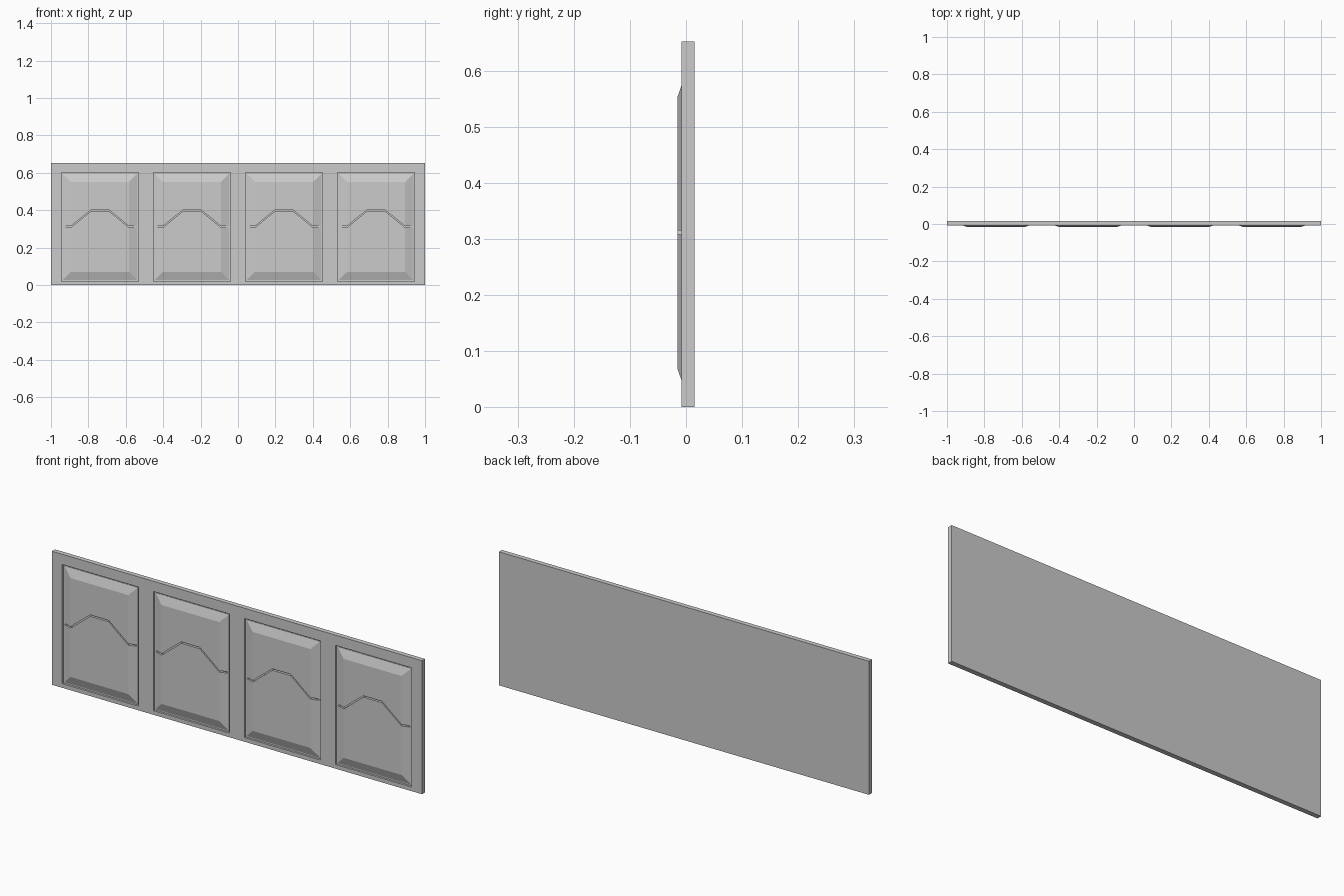
import bpy, bmesh

if "Cube" in bpy.data.objects:
    bpy.data.objects.remove(bpy.data.objects["Cube"])

FRONT, BACK, FACE, FLOOR = -0.008, 0.0155, -0.0155, 0.002
HEIGHT = 0.652
CENTRES = (-0.738, -0.246, 0.246, 0.738)
OPEN_W, OPEN_Z0, OPEN_Z1 = 0.206, 0.02, 0.602   # recess half width and heights
OUT_W, OUT_Z0, OUT_Z1 = 0.199, 0.027, 0.595     # foot of panel bevel
IN_W, IN_Z0, IN_Z1 = 0.156, 0.069, 0.552        # raised flat field
FOOT = -0.0005
ARCH = [(-IN_W, 0.311), (-0.05, 0.397), (0.05, 0.397), (IN_W, 0.311)]
GAP = 0.0035                                    # half width of arched groove


def finish(bm, name):
    bmesh.ops.recalc_face_normals(bm, faces=bm.faces)
    mesh = bpy.data.meshes.new(name)
    bm.to_mesh(mesh)
    bm.free()
    ob = bpy.data.objects.new(name, mesh)
    bpy.context.collection.objects.link(ob)
    return ob


def board():
    # Backboard: a grid front with the four openings sunk in
    xs = [-1] + [c + s * OPEN_W for c in CENTRES for s in (-1, 1)] + [1]
    zs = [0, OPEN_Z0, OPEN_Z1, HEIGHT]
    bm = bmesh.new()
    v = [[bm.verts.new((x, FRONT, z)) for z in zs] for x in xs]
    sunk = []
    for i in range(len(xs) - 1):
        for j in range(3):
            f = bm.faces.new((v[i][j], v[i + 1][j], v[i + 1][j + 1], v[i][j + 1]))
            if j == 1 and i % 2 == 1:
                sunk.append(f)
    rim = [e for e in bm.edges if e.is_boundary]
    ext = bmesh.ops.extrude_edge_only(bm, edges=rim)["geom"]
    for w in ext:
        if isinstance(w, bmesh.types.BMVert):
            w.co.y = BACK
    back = [e for e in ext if isinstance(e, bmesh.types.BMEdge)
            and all(abs(w.co.y - BACK) < 1e-6 for w in e.verts)]
    bmesh.ops.contextual_create(bm, geom=back)
    for f in sunk:
        new = bmesh.ops.extrude_face_region(bm, geom=[f])["geom"]
        for w in new:
            if isinstance(w, bmesh.types.BMVert):
                w.co.y = FLOOR
        if f.is_valid:
            bm.faces.remove(f)
    finish(bm, "backboard")


def half_panel(name, cx, z_in, z_out, shift):
    # Bevelled half panel, one edge following the arch
    bm = bmesh.new()
    arch = [(x, z + shift) for x, z in ARCH]
    za = arch[0][1]
    inner = arch + [(IN_W, z_in), (-IN_W, z_in)]
    outer = [(-OUT_W, za), (OUT_W, za), (OUT_W, z_out), (-OUT_W, z_out)]

    def ring(pts, y):
        return [bm.verts.new((cx + x, y, z)) for x, z in pts]

    a = ring(inner, FACE)
    o = ring(outer, FOOT)
    bm.faces.new(a)
    bm.faces.new((a[0], a[5], o[3], o[0]))
    bm.faces.new((a[5], a[4], o[2], o[3]))
    bm.faces.new((a[4], a[3], o[1], o[2]))
    # walls down to the recess floor, along the groove and round the foot
    b = ring(arch, FLOOR)
    p = ring(outer, FLOOR)
    top = [o[0]] + a[:4] + [o[1], o[2], o[3]]
    low = [p[0]] + b + [p[1], p[2], p[3]]
    for i in range(8):
        k = (i + 1) % 8
        bm.faces.new((top[i], top[k], low[k], low[i]))
    finish(bm, name)


board()
for n, c in enumerate(CENTRES, 1):
    half_panel(f"upper_panel_{n}", c, IN_Z1, OUT_Z1, GAP)
    half_panel(f"lower_panel_{n}", c, IN_Z0, OUT_Z0, -GAP)
